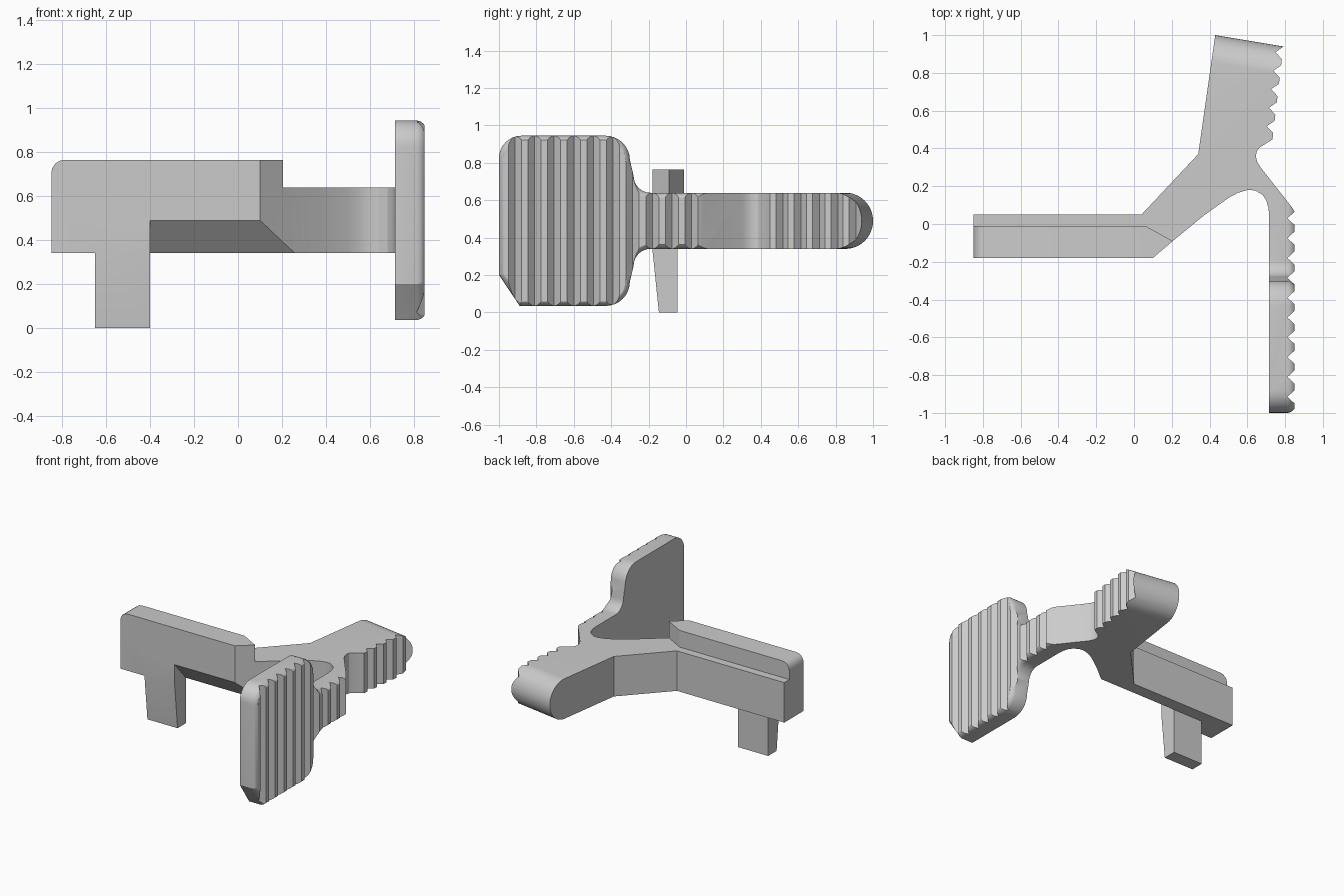
import bpy, bmesh, math
from mathutils import Vector

if "Cube" in bpy.data.objects:
    bpy.data.objects.remove(bpy.data.objects["Cube"])


def loft(name, rings):
    """Closed solid through rings of 3D points."""
    bm = bmesh.new()
    vs = [[bm.verts.new(p) for p in r] for r in rings]
    n = len(vs[0])
    for a, b in zip(vs, vs[1:]):
        for i in range(n):
            j = (i + 1) % n
            bm.faces.new((a[i], a[j], b[j], b[i]))
    bm.faces.new(vs[0][::-1])
    bm.faces.new(vs[-1])
    bmesh.ops.recalc_face_normals(bm, faces=bm.faces)
    me = bpy.data.meshes.new(name)
    bm.to_mesh(me)
    bm.free()
    ob = bpy.data.objects.new(name, me)
    bpy.context.collection.objects.link(ob)
    return ob


def plan_prism(name, pts, z0, z1):
    return loft(name, [[(x, y, z) for x, y in pts] for z in (z0, z1)])


def side_prism(name, pts, x0, x1):
    return loft(name, [[(x, y, z) for y, z in pts] for x in (x0, x1)])


def combine(target, tool, op):
    m = target.modifiers.new(op, 'BOOLEAN')
    m.operation, m.solver, m.object = op, 'EXACT', tool
    bpy.context.view_layer.objects.active = target
    bpy.ops.object.modifier_apply(modifier=m.name)
    bpy.data.objects.remove(tool)


def arc(cx, cy, r, a0, a1, n=8):
    return [(cx + r * math.cos(math.radians(a0 + (a1 - a0) * i / n)),
             cy + r * math.sin(math.radians(a0 + (a1 - a0) * i / n))) for i in range(n + 1)]


def teeth(start, step, n, depth=0.038):
    """Flat-topped grip teeth running upward in plan."""
    s, d = Vector(start), Vector(step)
    inward = Vector((-d.y, d.x)).normalized() * depth
    out = []
    for k in range(n):
        p = s + d * k
        out += [p, p + d / 3, p + d * 2 / 3 + inward]
    return [tuple(p) for p in out]


# Body outline seen from above: bar, forked arm and paddle
outline = [(-0.85, -0.18), (0.10, -0.18), (0.205, -0.09), (0.37, 0.045), (0.50, 0.138),
           (0.55, 0.165), (0.60, 0.18), (0.64, 0.178), (0.68, 0.155), (0.70, 0.125),
           (0.712, 0.085), (0.715, 0.05), (0.715, -1.1)]
outline += teeth((0.85, -1.09), (0, 0.105), 11)
outline += [(0.85, 0.065), (0.835, 0.09), (0.67, 0.30), (0.652, 0.33), (0.645, 0.36),
            (0.65, 0.385), (0.665, 0.405)]
outline += teeth((0.733, 0.448), (0.0115, 0.098), 6)
outline += [(0.805, 1.04), (0.44, 1.07), (0.34, 0.37), (0.04, 0.05), (-0.85, 0.05)]
body = plan_prism("catch_body", outline, -0.1, 1.1)

# Side silhouette that trims the body, with eased paddle front edges
lower = arc(-0.43, 0.165, 0.13, -90, 0) + arc(-0.19, 0.25, 0.09, 180, 90) + arc(0.85, 0.49, 0.15, -90, 0, 12)
upper = [(y, 0.98 - z) for y, z in lower[:-1]][::-1]
side = [(-1, 0.2), (-0.89, 0.035)] + lower + upper + arc(-0.88, 0.825, 0.12, 90, 180)


def inset(pts, d):
    out = []
    for i, p in enumerate(pts):
        a, b, c = Vector(pts[i - 1]), Vector(p), Vector(pts[(i + 1) % len(pts)])
        n1 = Vector((a.y - b.y, b.x - a.x)).normalized()
        n2 = Vector((b.y - c.y, c.x - b.x)).normalized()
        m = n1 + n2
        out.append(tuple(b + m * (2 * d / m.length_squared)))
    return out


rings = []
for x, d in ((-1, 0), (0.815, 0), (0.832, 0.006), (0.845, 0.016), (0.855, 0.032)):
    rings.append([(x, y - (x - 0.43) / 6 if q[0] > 0.8 else y, z)
                  for q, (y, z) in zip(side, inset(side, d))])
combine(body, loft("silhouette", rings), 'INTERSECT')

# Sloped relief under the front of the bar
combine(body, side_prism("relief", [(-0.27, 0.59), (-0.27, 0.29), (0.0, 0.29)], -0.40, 0.6), 'DIFFERENCE')

# Raised ridge along the bar with a rounded outer corner
ridge = plan_prism("ridge", [(-0.85, -0.18), (0.10, -0.18), (0.205, -0.09), (0.06, -0.01), (-0.85, -0.01)], 0.58, 0.765)
bm = bmesh.new()
bm.from_mesh(ridge.data)
corner = [e for e in bm.edges if all(v.co.x < -0.84 and v.co.z > 0.76 for v in e.verts)]
bmesh.ops.bevel(bm, geom=corner, offset=0.06, segments=4, profile=0.5, affect='EDGES')
bm.to_mesh(ridge.data)
bm.free()
combine(body, ridge, 'UNION')

# Tapered leg
leg = side_prism("leg", [(-0.145, 0), (-0.045, 0), (-0.045, 0.40), (-0.15, 0.40), (-0.18, 0.34)], -0.65, -0.40)
combine(body, leg, 'UNION')

bpy.ops.object.select_all(action='DESELECT')
body.select_set(True)
bpy.context.view_layer.objects.active = body
bpy.ops.object.shade_smooth_by_angle(angle=math.radians(25))
